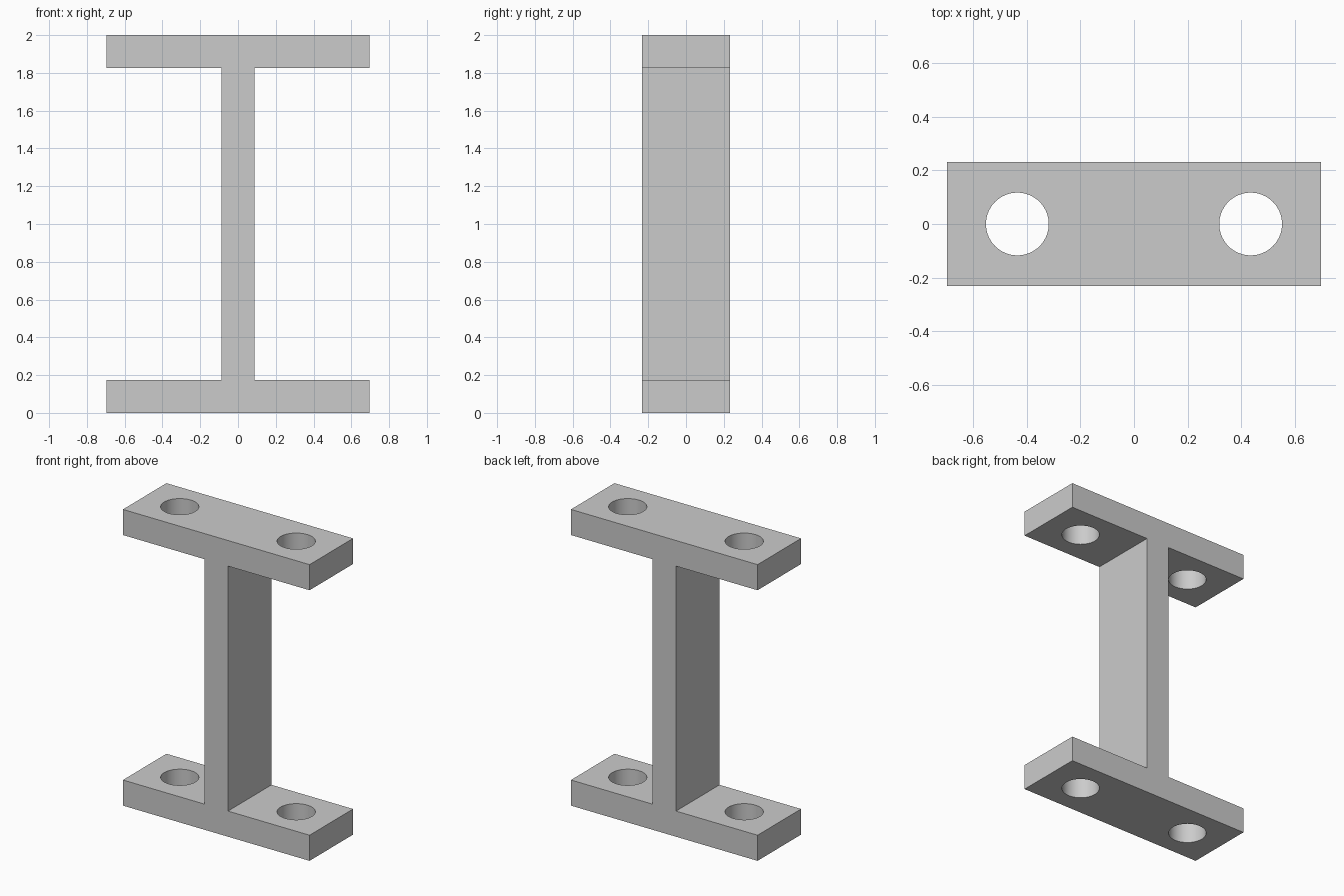
import bpy
import bmesh

cube = bpy.data.objects.get("Cube")
if cube:
    bpy.data.objects.remove(cube, do_unlink=True)

HEIGHT = 2.0
HALF_WIDTH = 0.697
HALF_DEPTH = 0.232
FLANGE = 0.173
HALF_WEB = 0.088
HOLE_X = 0.435
HOLE_RADIUS = 0.117

# Plain grey metal
grey = bpy.data.materials.new("grey_metal")
grey.use_nodes = True
colour = (0.6, 0.6, 0.6, 1)
grey.diffuse_color = colour
grey.node_tree.nodes["Principled BSDF"].inputs["Base Color"].default_value = colour

# I-shaped profile: right half from bottom to top, then mirrored
right = [
    (HALF_WIDTH, 0),
    (HALF_WIDTH, FLANGE),
    (HALF_WEB, FLANGE),
    (HALF_WEB, HEIGHT - FLANGE),
    (HALF_WIDTH, HEIGHT - FLANGE),
    (HALF_WIDTH, HEIGHT),
]
profile = right + [(-x, z) for x, z in reversed(right)]

# Beam: profile extruded from front to back
bm = bmesh.new()
front = bm.faces.new([bm.verts.new((x, -HALF_DEPTH, z)) for x, z in profile])
extruded = bmesh.ops.extrude_face_region(bm, geom=[front], use_keep_orig=True)["geom"]
back = [v for v in extruded if isinstance(v, bmesh.types.BMVert)]
bmesh.ops.translate(bm, verts=back, vec=(0, 2 * HALF_DEPTH, 0))
bmesh.ops.recalc_face_normals(bm, faces=bm.faces)
mesh = bpy.data.meshes.new("i_beam_bracket")
bm.to_mesh(mesh)
bm.free()
mesh.materials.append(grey)
beam = bpy.data.objects.new("i_beam_bracket", mesh)
bpy.context.collection.objects.link(beam)

# Bolt holes: each cutter passes through both flanges
bpy.context.view_layer.objects.active = beam
for side in (-1, 1):
    bpy.ops.mesh.primitive_cylinder_add(
        vertices=64, radius=HOLE_RADIUS, depth=HEIGHT * 1.5,
        location=(side * HOLE_X, 0, HEIGHT / 2))
    cutter = bpy.context.object
    cutter.name = "bolt_hole_cutter"
    cutter.hide_render = True
    cutter.data.materials.append(grey)
    cut = beam.modifiers.new("bolt_hole", "BOOLEAN")
    cut.operation = "DIFFERENCE"
    cut.solver = "EXACT"
    cut.object = cutter
    bpy.context.view_layer.objects.active = beam
    bpy.ops.object.modifier_apply(modifier=cut.name)
    bpy.data.objects.remove(cutter, do_unlink=True)

# Smooth hole walls, crisp edges
bpy.ops.object.select_all(action="DESELECT")
beam.select_set(True)
bpy.context.view_layer.objects.active = beam
bpy.ops.object.shade_smooth_by_angle(angle=0.5)
